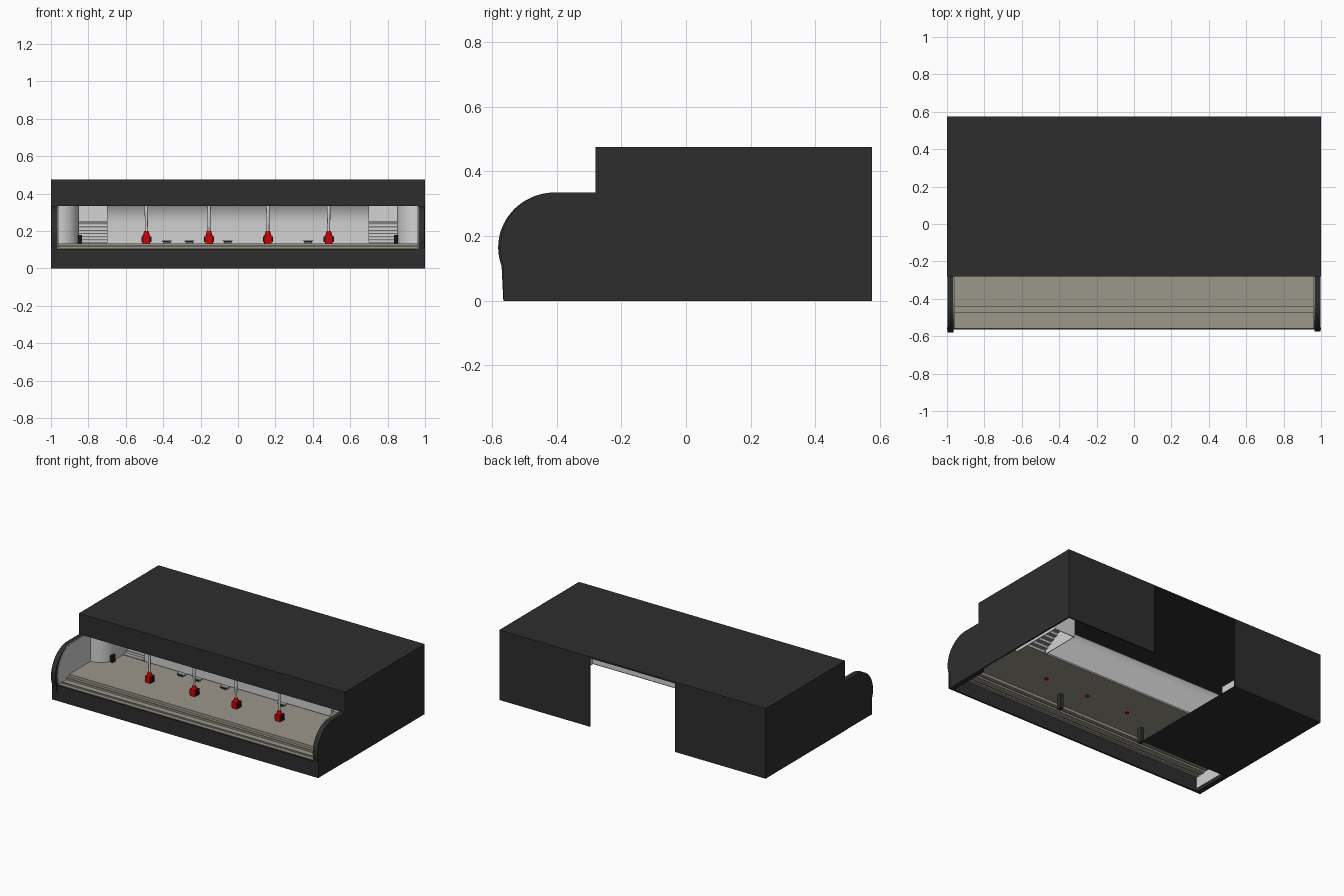
import bpy, bmesh, math
from mathutils import Vector

if "Cube" in bpy.data.objects:
    bpy.data.objects.remove(bpy.data.objects["Cube"])


def mat(name, c):
    m = bpy.data.materials.new(name)
    m.diffuse_color = (*c, 1)
    m.use_nodes = True
    m.node_tree.nodes["Principled BSDF"].inputs["Base Color"].default_value = m.diffuse_color
    return m


CHAR = mat("charcoal", (0.027, 0.027, 0.027))
BLACK = mat("black", (0.01, 0.01, 0.01))
BEIGE = mat("beige", (0.33, 0.31, 0.26))
LIGHT = mat("light grey", (0.65, 0.65, 0.65))
GREY = mat("mid grey", (0.36, 0.36, 0.36))
RED = mat("red", (0.65, 0.0, 0.0))


def finish(name, bm, m):
    bmesh.ops.recalc_face_normals(bm, faces=bm.faces)
    me = bpy.data.meshes.new(name)
    bm.to_mesh(me)
    bm.free()
    me.materials.append(m)
    o = bpy.data.objects.new(name, me)
    bpy.context.collection.objects.link(o)
    return o


def box(name, m, x0, x1, y0, y1, z0, z1):
    bm = bmesh.new()
    bmesh.ops.create_cube(bm, size=1)
    for v in bm.verts:
        v.co = Vector((x0 + (v.co.x + .5) * (x1 - x0),
                       y0 + (v.co.y + .5) * (y1 - y0),
                       z0 + (v.co.z + .5) * (z1 - z0)))
    return finish(name, bm, m)


def extrude(name, m, pts, vec):
    """Closed polygon extruded along vec."""
    bm = bmesh.new()
    f = bm.faces.new([bm.verts.new(p) for p in pts])
    r = bmesh.ops.extrude_face_region(bm, geom=[f])
    bmesh.ops.translate(bm, vec=vec, verts=[v for v in r["geom"] if isinstance(v, bmesh.types.BMVert)])
    return finish(name, bm, m)


def cone(name, m, loc, r0, r1, h, n=12):
    bm = bmesh.new()
    bmesh.ops.create_cone(bm, cap_ends=True, segments=n, radius1=r0, radius2=r1, depth=h)
    bmesh.ops.translate(bm, vec=loc, verts=bm.verts)
    return finish(name, bm, m)


def smooth(o):
    bpy.ops.object.select_all(action='DESELECT')
    o.select_set(True)
    bpy.context.view_layer.objects.active = o
    bpy.ops.object.shade_smooth_by_angle(angle=math.radians(35))


# outer housing: roof, walls, split back, hood and one underside cover
box("roof", CHAR, -1, 1, -.28, .575, .465, .475)
box("hood_front", CHAR, -1, 1, -.28, -.27, .335, .466)
for s, tag in ((-1, "left"), (1, "right")):
    a, b = sorted((s, s * .99))
    box(tag + "_wall", CHAR, a, b, -.28, .575, 0, .466)
    a, b = sorted((s * .99, s * .32))
    box(tag + "_back", CHAR, a, b, .565, .575, 0, .466)
box("underside_cover", CHAR, -.99, -.32, -.30, .566, 0, .006)

# rounded end panels with a pale lining on the inside
def end_profile(x, dy, z0, y1):
    arc = [(x, -.405 + (.17 + dy) * math.cos(math.radians(t)), .165 + .17 * math.sin(math.radians(t)))
           for t in [200 - i * 5 for i in range(23)]]
    return [(x, -.565, z0)] + arc + [(x, y1, .335), (x, y1, z0)]


for s, tag, dy in ((-1, "left", .006), (1, "right", 0)):
    smooth(extrude(tag + "_end_panel", CHAR, end_profile(s * .998, dy, 0, -.27), (-s * .034, 0, 0)))
    extrude(tag + "_end_lining", LIGHT, end_profile(s * .964, -.012, .02, -.1), (-s * .004, 0, 0))

# front kick board and short ribs below the floor
box("kick_board", CHAR, -1, 1, -.565, -.553, 0, .105)
for x in (-.32, .32):
    box("floor_rib", CHAR, x - .012, x + .012, -.335, -.30, 0, .10)

# stage floor with shallow front steps, as one thin profile
top = [(-.555, .108), (-.53, .108), (-.53, .116), (-.52, .116), (-.52, .110),
       (-.475, .110), (-.475, .122), (-.465, .122), (-.465, .116),
       (-.44, .116), (-.44, .134), (-.02, .134)]
prof = top + [(y, z - .012) for y, z in reversed(top)]
extrude("stage_floor", BEIGE, [(-.964, y, z) for y, z in prof], (1.928, 0, 0))

# back wall of the stage, coved forward at the top
cove = [(0, .105), (0, .24)]
cove += [(-.16 + .16 * math.cos(t), .24 + .16 * math.sin(t)) for t in [math.pi / 2 * i / 12 for i in range(1, 13)]]
cove += [(-.268, .40)]
loop = cove + [(y + .006, z + .006) for y, z in reversed(cove)]
smooth(extrude("coved_back_wall", LIGHT, [(-.7, y, z) for y, z in loop], (1.4, 0, 0)))

for s, tag in ((-1, "left"), (1, "right")):
    # curved wing wall beside each stair
    inner = [(.96 - .11 * math.sin(t), -.21 + .11 * (1 - math.cos(t)) + .0)
             for t in [math.pi / 2 * i / 8 for i in range(9)]]
    ring = inner + [(x + .004, y + .006) for x, y in reversed(inner)]
    smooth(extrude(tag + "_wing_wall", LIGHT, [(s * x, y, .12) for x, y in ring], (0, 0, .27)))
    # stair alcove walls
    for x in (.697, .85):
        a, b = sorted((s * x, s * (x + .004)))
        box(tag + "_alcove_side", LIGHT, a, b, -.1 if x > .8 else 0, .27, .105, .39)
    a, b = sorted((s * .701, s * .85))
    box(tag + "_alcove_back", LIGHT, a, b, .265, .27, .105, .39)
    # stairs
    for i in range(7):
        z = .134 + i * .017
        box(tag + "_stair_tread", GREY, a, b, i * .03 - .02, i * .03 + .012, z - .002, z + .004)
        box(tag + "_stair_riser", LIGHT, a, b, i * .03 - .015, i * .03 - .01, z - .017, z)
    box(tag + "_landing", GREY, a, b, .185, .266, .245, .252)
    # small loudspeaker beside the stair
    a, b = sorted((s * .835, s * .855))
    box(tag + "_speaker", BLACK, a, b, -.15, -.12, .134, .178)

# four hanging red units with dark shoulders and pale tapered poles
for x in (-.49, -.155, .16, .485):
    y = -.25
    box("red_body", RED, x - .018, x + .018, y - .018, y + .018, .134, .178)
    cone("red_cap", RED, (x, y, .188), .018, .012, .024)
    cone("red_floor_disc", RED, (x, y, .119), .013, .013, .004, 16)
    for s in (-1, 1):
        a, b = sorted((x + s * .017, x + s * .027))
        box("dark_shoulder", BLACK, a, b, y - .012, y + .012, .14, .172)
    box("dark_back", BLACK, x - .02, x + .02, y + .016, y + .028, .134, .176)
    smooth(cone("pole", LIGHT, (x, y, .299), .007, .011, .20))

# low wedge monitors along the stage floor
for x in (-.38, -.26, -.055, .375):
    y = -.06
    extrude("floor_monitor", GREY,
            [(x - .028, y - .015, .150), (x + .028, y - .015, .150),
             (x + .018, y - .015, .134), (x - .018, y - .015, .134)], (0, .03, 0))
    box("monitor_grille", BLACK, x - .02, x + .02, y - .018, y - .014, .138, .146)
